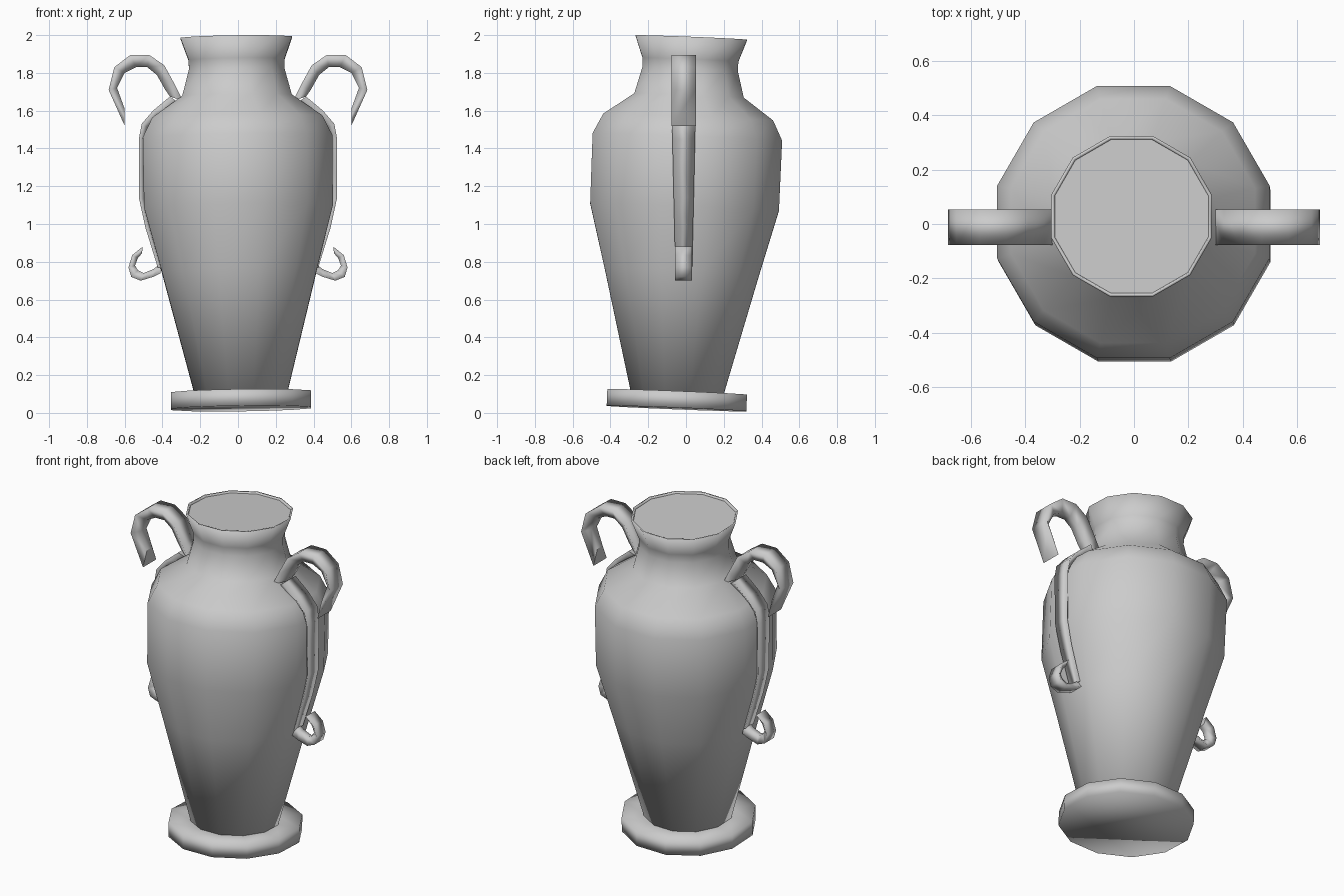
import bpy, bmesh, math
from mathutils import Matrix, Vector

cube = bpy.data.objects.get("Cube")
if cube:
    bpy.data.objects.remove(cube)

# One clay grey for everything
clay = bpy.data.materials.new("clay_grey")
clay.use_nodes = True
clay.diffuse_color = (0.6, 0.6, 0.6, 1)
clay.node_tree.nodes["Principled BSDF"].inputs["Base Color"].default_value = clay.diffuse_color

SIDES = 12


def finish(bm, name, flat_caps=()):
    bmesh.ops.recalc_face_normals(bm, faces=bm.faces)
    for f in bm.faces:
        f.smooth = f not in flat_caps
    mesh = bpy.data.meshes.new(name)
    bm.to_mesh(mesh)
    bm.free()
    mesh.materials.append(clay)
    obj = bpy.data.objects.new(name, mesh)
    bpy.context.collection.objects.link(obj)
    return obj


def bridge(bm, a, b):
    for i in range(len(a)):
        j = (i + 1) % len(a)
        bm.faces.new((a[i], a[j], b[j], b[i]))


def lathe(name, profile, lean):
    """Twelve-sided turned shape; radii are measured to the flats."""
    bm = bmesh.new()
    rings = []
    for r, z in profile:
        corner = r / math.cos(math.pi / SIDES)
        angles = [(i + 0.5) * math.tau / SIDES for i in range(SIDES)]
        rings.append([bm.verts.new((corner * math.cos(t), corner * math.sin(t), z)) for t in angles])
    for a, b in zip(rings, rings[1:]):
        bridge(bm, a, b)
    bm.faces.new(rings[0])
    top = bm.faces.new(rings[-1])
    bm.transform(lean)
    return finish(bm, name, (top,))


# The vase leans slightly about the middle of its belly
pivot = Vector((0, 0, 1.28))
lean = (Matrix.Translation(pivot) @ Matrix.Rotation(-0.04, 4, "X")
        @ Matrix.Rotation(-0.013, 4, "Y") @ Matrix.Translation(-pivot))

lathe("vase_body", [
    (0.245, 0.10), (0.41, 0.75), (0.50, 1.09), (0.502, 1.46), (0.45, 1.565),
    (0.29, 1.68), (0.253, 1.82), (0.254, 1.87), (0.296, 1.988), (0.286, 1.988), (0.283, 1.978),
], lean)
lathe("foot", [(0.37, 0.022), (0.37, 0.11), (0.24, 0.11)], lean)

# Handle stations: outer x, outer z, inner x, inner z, half width
stations = [
    (0.60, 1.52, 0.60, 1.61, 0.065), (0.685, 1.71, 0.64, 1.72, 0.065),
    (0.655, 1.83, 0.60, 1.80, 0.065), (0.57, 1.895, 0.54, 1.83, 0.065),
    (0.47, 1.895, 0.48, 1.83, 0.065), (0.39, 1.84, 0.43, 1.79, 0.065),
    (0.33, 1.73, 0.385, 1.71, 0.065), (0.29, 1.65, 0.36, 1.675, 0.065),
]
stem = [
    (0.36, 1.675, 0.30, 1.63, 0.064), (0.45, 1.60, 0.42, 1.565, 0.063),
    (0.51, 1.53, 0.475, 1.51, 0.062), (0.525, 1.45, 0.495, 1.45, 0.06),
    (0.525, 1.14, 0.495, 1.13, 0.053), (0.49, 0.98, 0.46, 0.97, 0.049),
    (0.425, 0.77, 0.40, 0.77, 0.045),
]
curl = [
    (0.41, 0.74, 0.41, 0.79, 0.045), (0.45, 0.72, 0.45, 0.76, 0.045),
    (0.515, 0.70, 0.50, 0.74, 0.045), (0.565, 0.72, 0.53, 0.755, 0.045),
    (0.58, 0.77, 0.545, 0.78, 0.045), (0.56, 0.835, 0.53, 0.82, 0.045),
    (0.505, 0.88, 0.508, 0.845, 0.045),
]


def strap(name, rows, side):
    """Tapered strap, full width on its outer face and narrower inside."""
    bm = bmesh.new()
    rings = []
    for ox, oz, ix, iz, w in rows:
        section = [(ox, -w, oz), (ox, w, oz), (ix, w * 0.4, iz), (ix, -w * 0.4, iz)]
        rings.append([bm.verts.new((side * x, y - 0.012, z)) for x, y, z in section])
    for a, b in zip(rings, rings[1:]):
        bridge(bm, a, b)
    caps = [bm.faces.new(rings[0]), bm.faces.new(rings[-1])]
    return finish(bm, name, caps)


for side, label in ((1, "left"), (-1, "right")):
    strap(label + "_handle_loop", stations, side)
    strap(label + "_handle_stem", stem, side)
    strap(label + "_handle_curl", curl, side)
